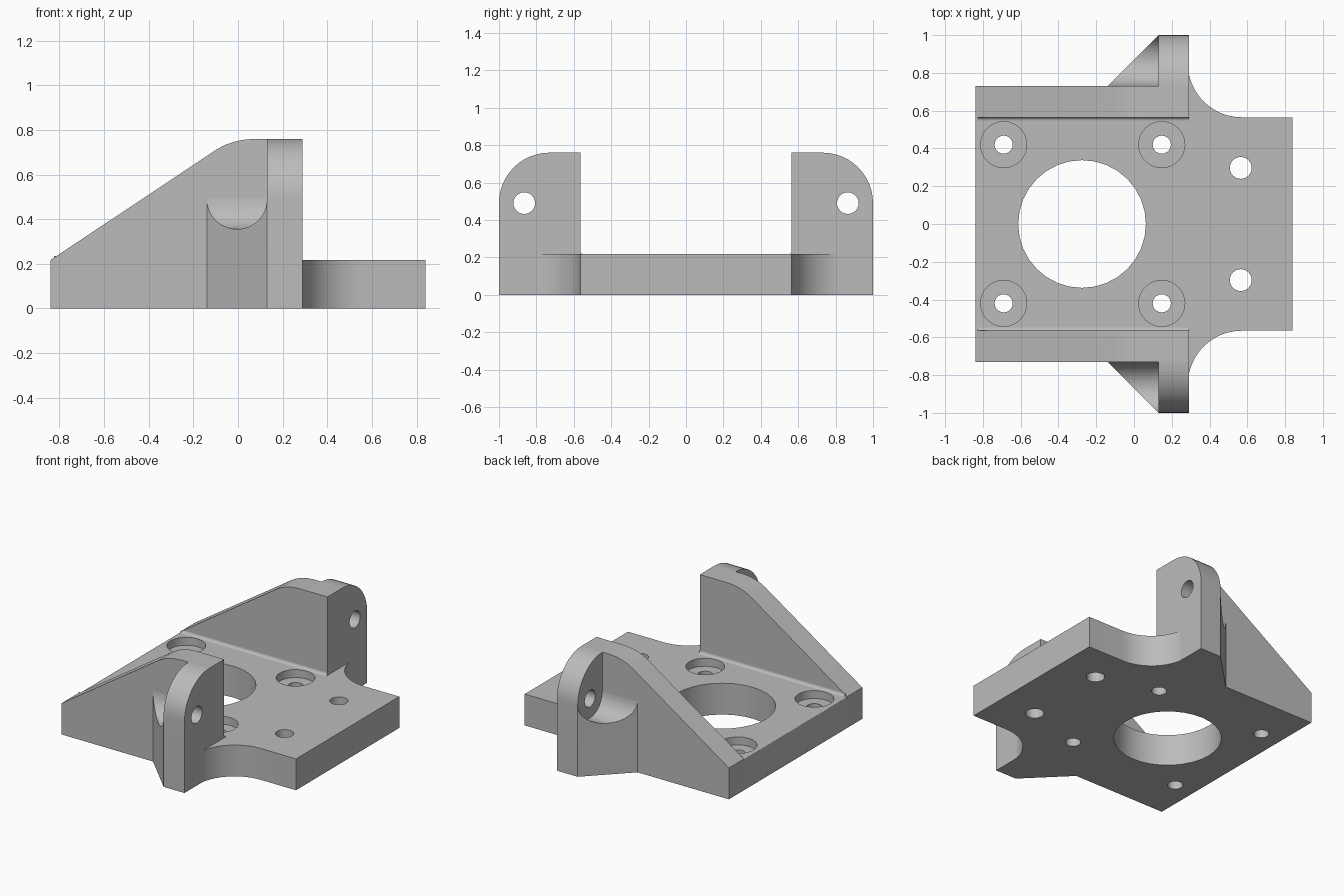
import bpy, bmesh
from math import cos, sin, pi, radians

if "Cube" in bpy.data.objects:
    bpy.data.objects.remove(bpy.data.objects["Cube"])

grey = bpy.data.materials.new("plain grey")
grey.use_nodes = True
colour = (0.5, 0.5, 0.5, 1)
grey.diffuse_color = colour
grey.node_tree.nodes["Principled BSDF"].inputs["Base Color"].default_value = colour

PLATE_H, TOP = 0.217, 0.76
END, FRONT = 0.84, 0.29          # half length, ear face
INNER, OUTER = 0.565, 0.73       # side wall faces
EAR_BACK, PIVOT_Z = 0.13, 0.49


def arc(cx, cy, r, a0, a1, n):
    return [(cx + r * cos(radians(a0 + (a1 - a0) * i / n)),
             cy + r * sin(radians(a0 + (a1 - a0) * i / n))) for i in range(n + 1)]


def prism(name, pts, axis, lo, hi, side=1, edit=None):
    """Extrude a 2D profile along an axis; side=-1 mirrors it in y."""
    place = {"x": lambda a, b, t: (t, a, b),
             "y": lambda a, b, t: (a, t, b),
             "z": lambda a, b, t: (a, b, t)}[axis]
    bm = bmesh.new()
    rings = [[bm.verts.new(place(a, b, t)) for a, b in pts] for t in (lo, hi)]
    n = len(pts)
    bm.faces.new(rings[0])
    bm.faces.new(rings[1])
    for i in range(n):
        j = (i + 1) % n
        bm.faces.new((rings[0][i], rings[0][j], rings[1][j], rings[1][i]))
    if edit:
        edit(bm)
    for v in bm.verts:
        v.co.y *= side
    bmesh.ops.remove_doubles(bm, verts=bm.verts, dist=1e-5)
    bmesh.ops.recalc_face_normals(bm, faces=bm.faces)
    mesh = bpy.data.meshes.new(name)
    bm.to_mesh(mesh)
    bm.free()
    mesh.materials.append(grey)
    ob = bpy.data.objects.new(name, mesh)
    bpy.context.collection.objects.link(ob)
    return ob


def select(ob):
    bpy.ops.object.select_all(action="DESELECT")
    ob.select_set(True)
    bpy.context.view_layer.objects.active = ob


def drill(ob, a, b, r, axis, lo, hi, n=24):
    """Cut a round hole and discard the cutter."""
    cutter = prism("drill", arc(a, b, r, 0, 360, n)[:-1], axis, lo, hi)
    cutter.hide_render = True
    mod = ob.modifiers.new("hole", "BOOLEAN")
    mod.operation, mod.solver, mod.object = "DIFFERENCE", "EXACT", cutter
    select(ob)
    bpy.ops.object.modifier_apply(modifier=mod.name)
    bpy.data.objects.remove(cutter)


def finish(ob):
    select(ob)
    bpy.ops.object.shade_smooth_by_angle(angle=radians(30))


# Base plate with concave corners running into the ears
half = [(END, INNER)] + arc(0.57, 0.85, 0.285, 270, 180, 12)
half[-1] = (FRONT, 0.85)
half += [(FRONT, INNER), (-END, INNER)]


def ease_end(bm):
    edge = [e for e in bm.edges
            if all(v.co.x < -0.83 and v.co.z > 0.1 for v in e.verts)]
    bmesh.ops.bevel(bm, geom=edge, offset=0.012, segments=3, profile=0.5,
                    affect="EDGES")


plate = prism("base_plate", half + [(x, -y) for x, y in reversed(half)],
              "z", 0, PLATE_H, edit=ease_end)
drill(plate, -0.275, 0, 0.338, "z", -0.1, 0.4, 32)
for s in (1, -1):
    for x in (-0.69, 0.147):
        drill(plate, x, s * 0.42, 0.122, "z", PLATE_H - 0.055, 0.4, 32)
        drill(plate, x, s * 0.42, 0.048, "z", -0.1, 0.4)
    drill(plate, 0.565, s * 0.297, 0.058, "z", -0.1, 0.4)
finish(plate)

# Profiles shared by both sides
wall = [(-END, 0), (FRONT, 0), (FRONT, TOP), (0.07, TOP), (0.02, 0.755),
        (-0.02, 0.746), (-0.06, 0.732), (-0.1, 0.71), (-END, PLATE_H)]
ear_profile = [(OUTER, 0), (1, 0)] + arc(OUTER, PIVOT_Z, 0.27, 0, 90, 12)
pocket = [(OUTER, 0), (1, 0)] + arc(0.865, PIVOT_Z, 0.135, 0, -180, 16)
bead = [(INNER, PLATE_H)] + arc(INNER - 0.018, PLATE_H + 0.018, 0.018, 0, -90, 4)


def slant(bm):
    for v in bm.verts:
        if v.co.x < 0:
            v.co.x = v.co.y - 1 + EAR_BACK


for side, label in ((-1, "front"), (1, "back")):
    # Sloping side wall and the small fillet at its foot
    finish(prism(label + "_side_wall", wall, "y", INNER, OUTER, side))
    finish(prism(label + "_wall_fillet", bead, "x", -END + 0.015, FRONT, side))
    # Rounded ear with pivot hole
    ear = prism(label + "_ear", ear_profile, "x", EAR_BACK, FRONT, side)
    drill(ear, side * 0.865, PIVOT_Z, 0.058, "x", 0, 0.5)
    finish(ear)
    # Triangular gusset with a round trough behind the ear
    finish(prism(label + "_gusset", pocket, "x", -0.2, EAR_BACK, side, slant))
